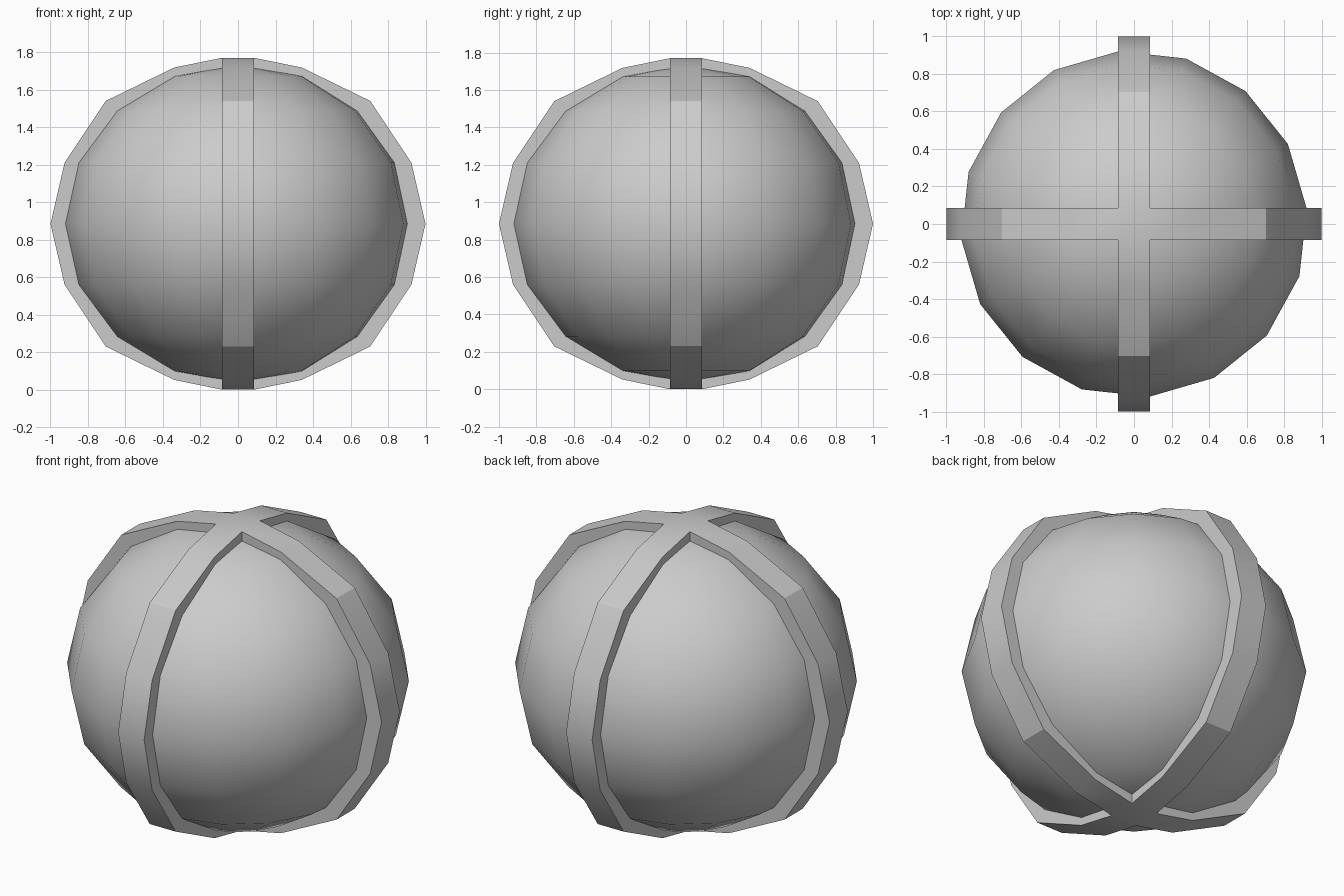
import bpy
import bmesh
import math
from mathutils import Matrix, Vector

cube = bpy.data.objects.get("Cube")
if cube:
    bpy.data.objects.remove(cube, do_unlink=True)

CENTRE_Z = 0.885
HALF_WIDTH = 0.085

grey = bpy.data.materials.new("plain grey")
grey.use_nodes = True
colour = (0.6, 0.6, 0.6, 1)
grey.diffuse_color = colour
grey.node_tree.nodes["Principled BSDF"].inputs["Base Color"].default_value = colour


def make_object(name, bm):
    bmesh.ops.recalc_face_normals(bm, faces=bm.faces)
    mesh = bpy.data.meshes.new(name)
    bm.to_mesh(mesh)
    bm.free()
    mesh.materials.append(grey)
    obj = bpy.data.objects.new(name, mesh)
    bpy.context.collection.objects.link(obj)
    obj.location.z = CENTRE_Z
    bpy.ops.object.select_all(action="DESELECT")
    obj.select_set(True)
    bpy.context.view_layer.objects.active = obj
    bpy.ops.object.shade_smooth_by_angle(angle=math.radians(30))
    return obj


# Slightly flattened low-poly ball, turned a little about its axis
bm = bmesh.new()
bmesh.ops.create_uvsphere(bm, u_segments=16, v_segments=8, radius=0.925)
bmesh.ops.scale(bm, vec=(1, 1, 0.92), verts=bm.verts)
bmesh.ops.rotate(bm, matrix=Matrix.Rotation(math.radians(5), 3, "Z"), verts=bm.verts)
make_object("ball", bm)

# Crossed bands: outer outline of one arm from top to bottom
upper = [(HALF_WIDTH, 0.885), (0.34, 0.833), (0.705, 0.655), (0.925, 0.325)]
outer = upper + [(1.0, 0)] + [(x, -z) for x, z in reversed(upper)]
# Inner outline stays buried inside the ball
inner = [(max(HALF_WIDTH, x * 0.85), z * 0.85) for x, z in outer]

bm = bmesh.new()
for turn in range(4):
    spin = Matrix.Rotation(turn * math.pi / 2, 3, "Z")
    rows = []
    for (xo, zo), (xi, zi) in zip(outer, inner):
        corners = [(xo, -HALF_WIDTH, zo), (xo, HALF_WIDTH, zo),
                   (xi, HALF_WIDTH, zi), (xi, -HALF_WIDTH, zi)]
        rows.append([bm.verts.new(spin @ Vector(c)) for c in corners])
    for a, b in zip(rows, rows[1:]):
        for i in range(4):
            j = (i + 1) % 4
            bm.faces.new((a[i], a[j], b[j], b[i]))

# Square plates where the arms meet at the top and bottom
for z in (outer[0][1], inner[0][1], inner[-1][1], outer[-1][1]):
    plate = [(-1, -1), (1, -1), (1, 1), (-1, 1)]
    bm.faces.new([bm.verts.new((x * HALF_WIDTH, y * HALF_WIDTH, z)) for x, y in plate])
bmesh.ops.remove_doubles(bm, verts=bm.verts, dist=0.0005)
make_object("crossed_bands", bm)
